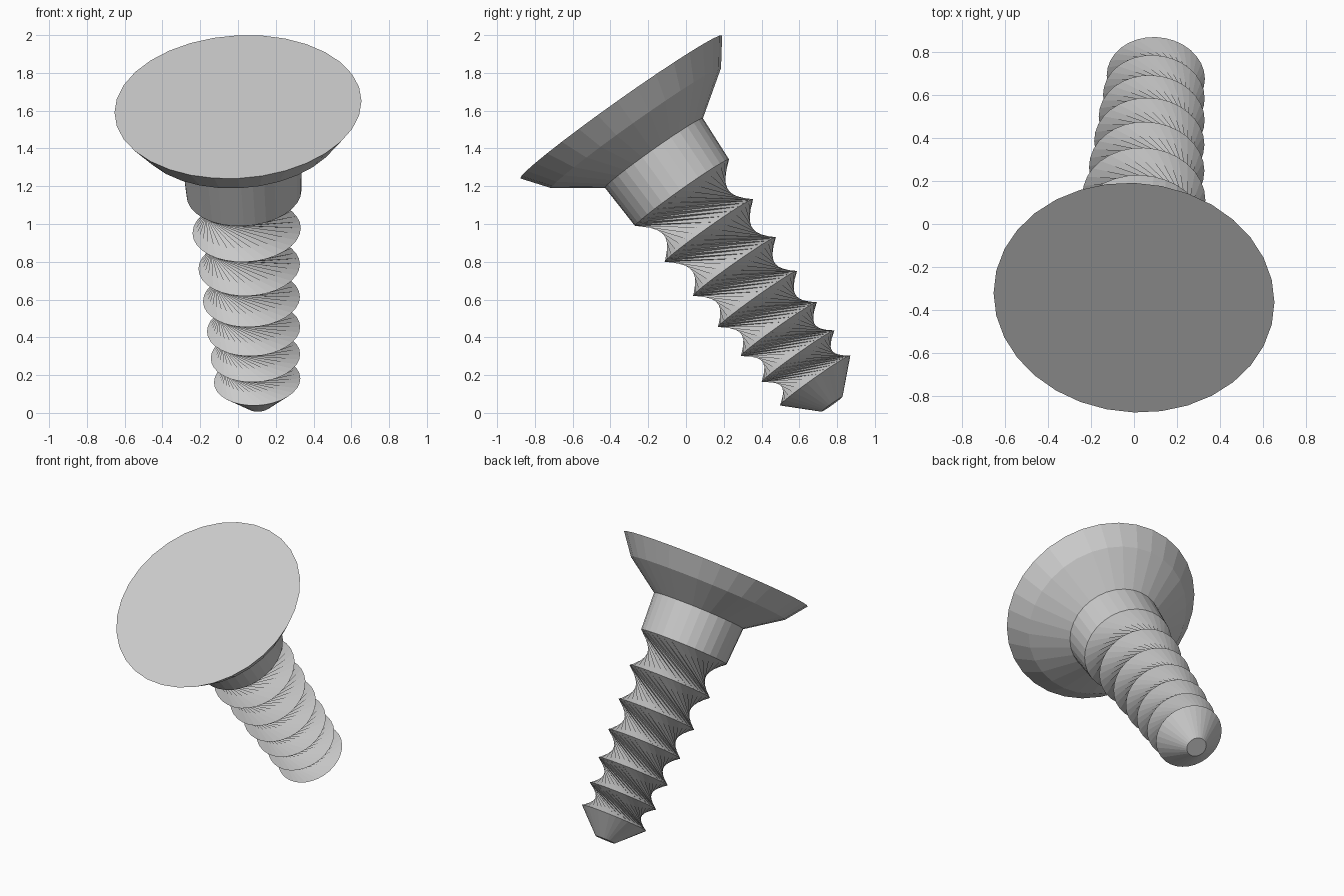
import bpy, bmesh, math
from mathutils import Vector, Matrix

if "Cube" in bpy.data.objects:
    bpy.data.objects.remove(bpy.data.objects["Cube"])

SIDES = 32
# tilted screw axis: local +z is the outward normal of the head
axis = Vector((-0.057, -0.577, 0.814)).normalized()
side = Vector((1, 0, 0))
side = (side - axis * side.dot(axis)).normalized()
up = axis.cross(side)
frame = Matrix((side, up, axis)).transposed().to_4x4()
frame.translation = Vector((0, -0.343, 1.62))


def rings(name, profile, twist=0, cap_first=False, cap_last=False):
    """Stack rings (distance below head, radius); each is turned by twist sides."""
    bm = bmesh.new()
    loops = []
    for i, (s, r) in enumerate(profile):
        loop = []
        for j in range(SIDES):
            a = 2 * math.pi * (j + twist * i) / SIDES
            loop.append(bm.verts.new(frame @ Vector((r * math.cos(a), r * math.sin(a), -s))))
        loops.append(loop)
    for a, b in zip(loops, loops[1:]):
        for j in range(SIDES):
            k = (j + 1) % SIDES
            if twist:
                bm.faces.new((a[j], b[j], b[k]))
                bm.faces.new((a[j], b[k], a[k]))
            else:
                bm.faces.new((a[j], b[j], b[k], a[k]))
    if cap_first:
        bm.faces.new(loops[0])
    if cap_last:
        bm.faces.new(loops[-1][::-1])
    me = bpy.data.meshes.new(name)
    bm.to_mesh(me)
    bm.free()
    ob = bpy.data.objects.new(name, me)
    bpy.context.collection.objects.link(ob)
    return ob


# countersunk head with flat top, and the plain collar below it
rings("head", [(0, 0.655), (0.138, 0.55), (0.30, 0.318)], cap_first=True)
rings("collar", [(0.30, 0.318), (0.558, 0.305)])

# thread: sharp ridges with waists formed by quarter-turn twists
rings("thread", [(0.558, 0.305), (0.804, 0.287), (1.038, 0.269), (1.249, 0.257),
                 (1.445, 0.247), (1.621, 0.237), (1.778, 0.229)], twist=SIDES // 4)

# blunt tip
rings("tip", [(1.778, 0.229), (1.933, 0.068)], cap_last=True)
